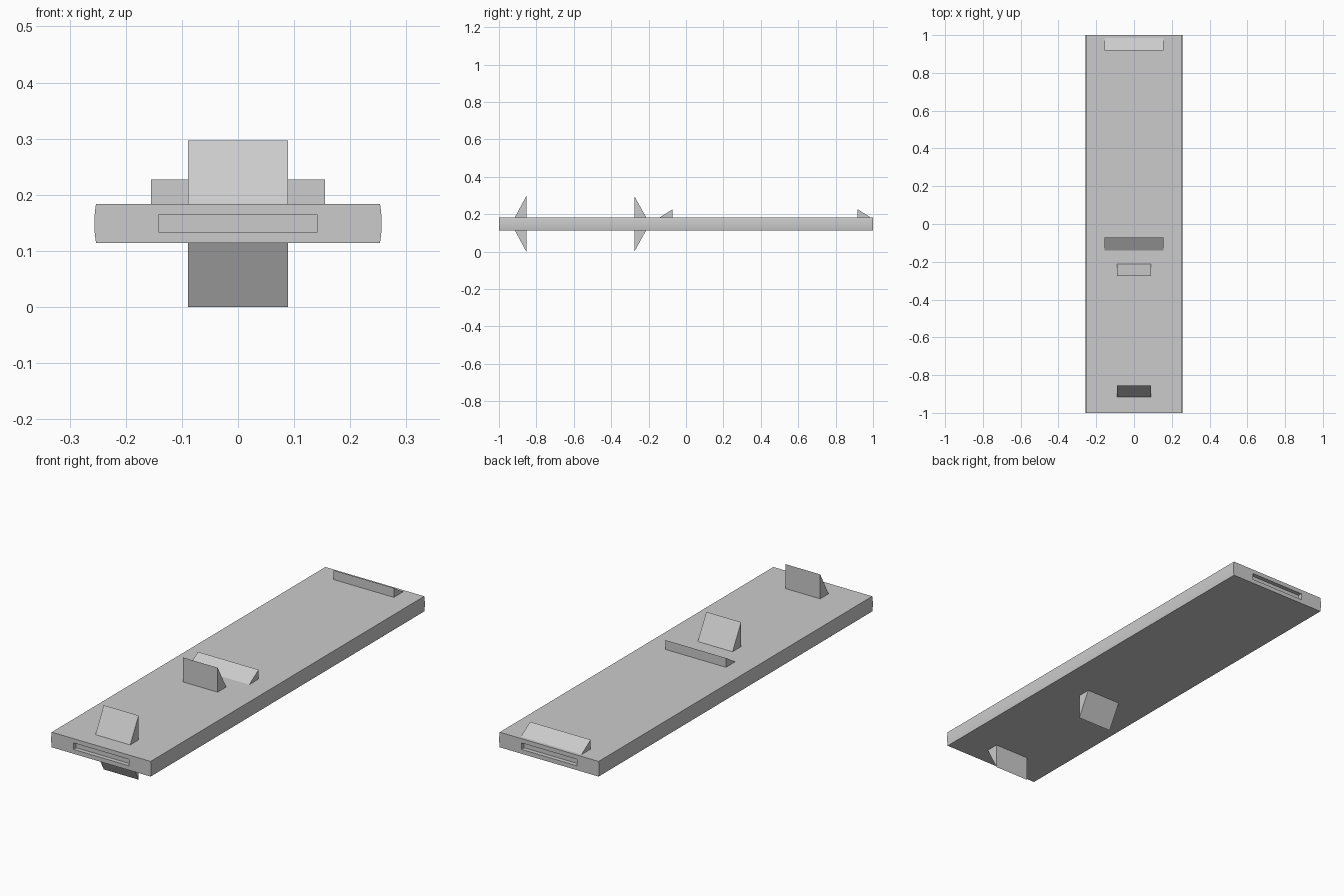
import bpy
import bmesh

cube = bpy.data.objects.get("Cube")
if cube:
    bpy.data.objects.remove(cube, do_unlink=True)

# Single plain grey
grey = bpy.data.materials.new("plain_grey")
grey.use_nodes = True
colour = (0.6, 0.6, 0.6, 1)
grey.diffuse_color = colour
grey.node_tree.nodes["Principled BSDF"].inputs["Base Color"].default_value = colour

BOTTOM, TOP, MID = 0.114, 0.184, 0.149


def prism(name, start, end):
    """Loft between two matching closed outlines."""
    bm = bmesh.new()
    a = [bm.verts.new(p) for p in start]
    b = [bm.verts.new(p) for p in end]
    bm.faces.new(a)
    bm.faces.new(b)
    for i in range(len(a)):
        j = (i + 1) % len(a)
        bm.faces.new((a[i], a[j], b[j], b[i]))
    bmesh.ops.recalc_face_normals(bm, faces=bm.faces)
    mesh = bpy.data.meshes.new(name)
    bm.to_mesh(mesh)
    bm.free()
    mesh.materials.append(grey)
    obj = bpy.data.objects.new(name, mesh)
    bpy.context.collection.objects.link(obj)
    return obj


def wedge(name, half_width, tall_y, thin_y, base, tip):
    """Triangular block: upright at tall_y, sloping down to thin_y."""
    outline = [(tall_y, base), (tall_y, tip), (thin_y, base)]
    return prism(name, [(-half_width, y, z) for y, z in outline],
                 [(half_width, y, z) for y, z in outline])


# Board with slightly bowed long edges
edge = []
for i in range(9):
    t = i / 4 - 1
    edge.append((0.253 + 0.003 * (1 - t * t), MID + t * (TOP - MID)))
outline = edge + [(-x, z) for x, z in reversed(edge)]
board = prism("board", [(x, -1, z) for x, z in outline],
              [(x, 1, z) for x, z in outline])

# Shallow slot in each end
for end in (-1, 1):
    rect = [(-0.142, 0.134), (0.142, 0.134), (0.142, 0.164), (-0.142, 0.164)]
    cutter = prism("slot_cutter", [(x, end * 0.98, z) for x, z in rect],
                   [(x, end * 1.1, z) for x, z in rect])
    cutter.hide_render = True
    mod = board.modifiers.new("slot", 'BOOLEAN')
    mod.operation = 'DIFFERENCE'
    mod.solver = 'EXACT'
    mod.object = cutter
    bpy.context.view_layer.objects.active = board
    bpy.ops.object.modifier_apply(modifier=mod.name)
    bpy.data.objects.remove(cutter, do_unlink=True)

# Tall narrow wedges, mirrored above and below the board
for side, base, tip in (("upper", TOP, 0.297), ("lower", BOTTOM, 0)):
    wedge(side + "_front_wedge", 0.089, -0.854, -0.915, base, tip)
    wedge(side + "_middle_wedge", 0.089, -0.276, -0.213, base, tip)

# Low wide stops on top
wedge("middle_stop", 0.155, -0.071, -0.139, TOP, 0.227)
wedge("rear_stop", 0.155, 0.918, 0.985, TOP, 0.227)
